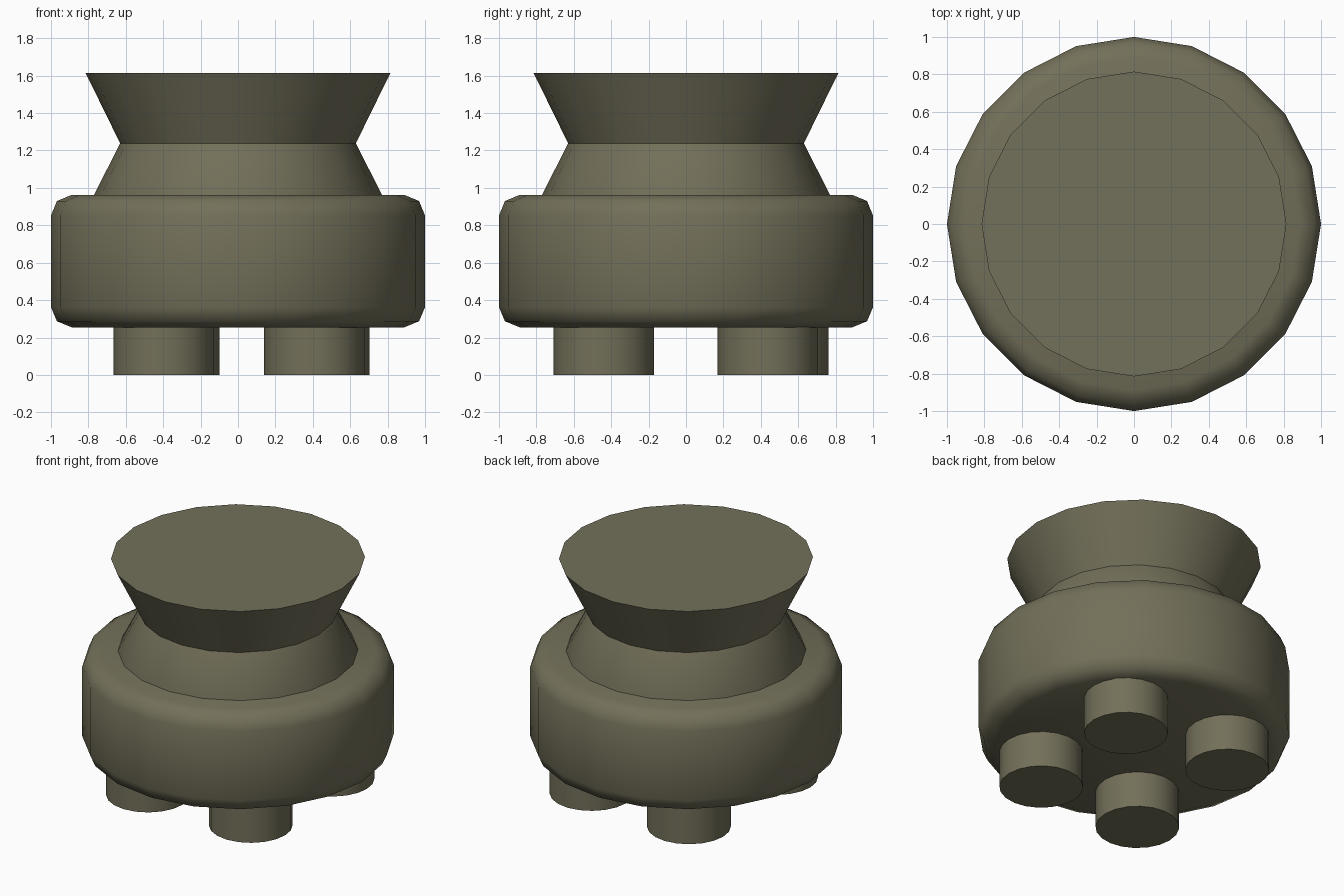
import bpy, bmesh, math

if "Cube" in bpy.data.objects:
    bpy.data.objects.remove(bpy.data.objects["Cube"])

SIDES = 20

olive = bpy.data.materials.new("olive")
olive.diffuse_color = (0.17, 0.16, 0.10, 1)
olive.use_nodes = True
olive.node_tree.nodes["Principled BSDF"].inputs["Base Color"].default_value = olive.diffuse_color


def lathe(name, profile, x=0.0, y=0.0):
    """Spin a bottom-to-top (radius, z) profile into a capped solid."""
    bm = bmesh.new()
    rings = []
    for r, z in profile:
        rings.append([bm.verts.new((r * math.cos(math.tau * i / SIDES),
                                    r * math.sin(math.tau * i / SIDES), z))
                      for i in range(SIDES)])
    for low, high in zip(rings, rings[1:]):
        for i in range(SIDES):
            j = (i + 1) % SIDES
            bm.faces.new((low[i], low[j], high[j], high[i]))
    bm.faces.new(rings[0][::-1])
    bm.faces.new(rings[-1])
    mesh = bpy.data.meshes.new(name)
    bm.to_mesh(mesh)
    bm.free()
    mesh.materials.append(olive)
    obj = bpy.data.objects.new(name, mesh)
    obj.location = (x, y, 0)
    bpy.context.collection.objects.link(obj)
    bpy.ops.object.select_all(action='DESELECT')
    obj.select_set(True)
    bpy.context.view_layer.objects.active = obj
    bpy.ops.object.shade_smooth_by_angle(angle=math.radians(46))
    return obj


# Drum body with rounded rims
lathe("body", [(0.888, 0.254), (0.968, 0.287), (1.0, 0.362),
               (1.0, 0.852), (0.968, 0.93), (0.888, 0.963)])

# Waisted neck with flared flat top
lathe("neck", [(0.77, 0.955), (0.77, 0.963), (0.63, 1.238), (0.815, 1.615)])

# Four slightly uneven feet
for name, x, y in (("foot_back_right", 0.434, 0.437),
                   ("foot_front_right", 0.408, -0.44),
                   ("foot_back_left", -0.368, 0.493),
                   ("foot_front_left", -0.397, -0.44)):
    lathe(name, [(0.269, 0.0), (0.269, 0.26)], x, y)
